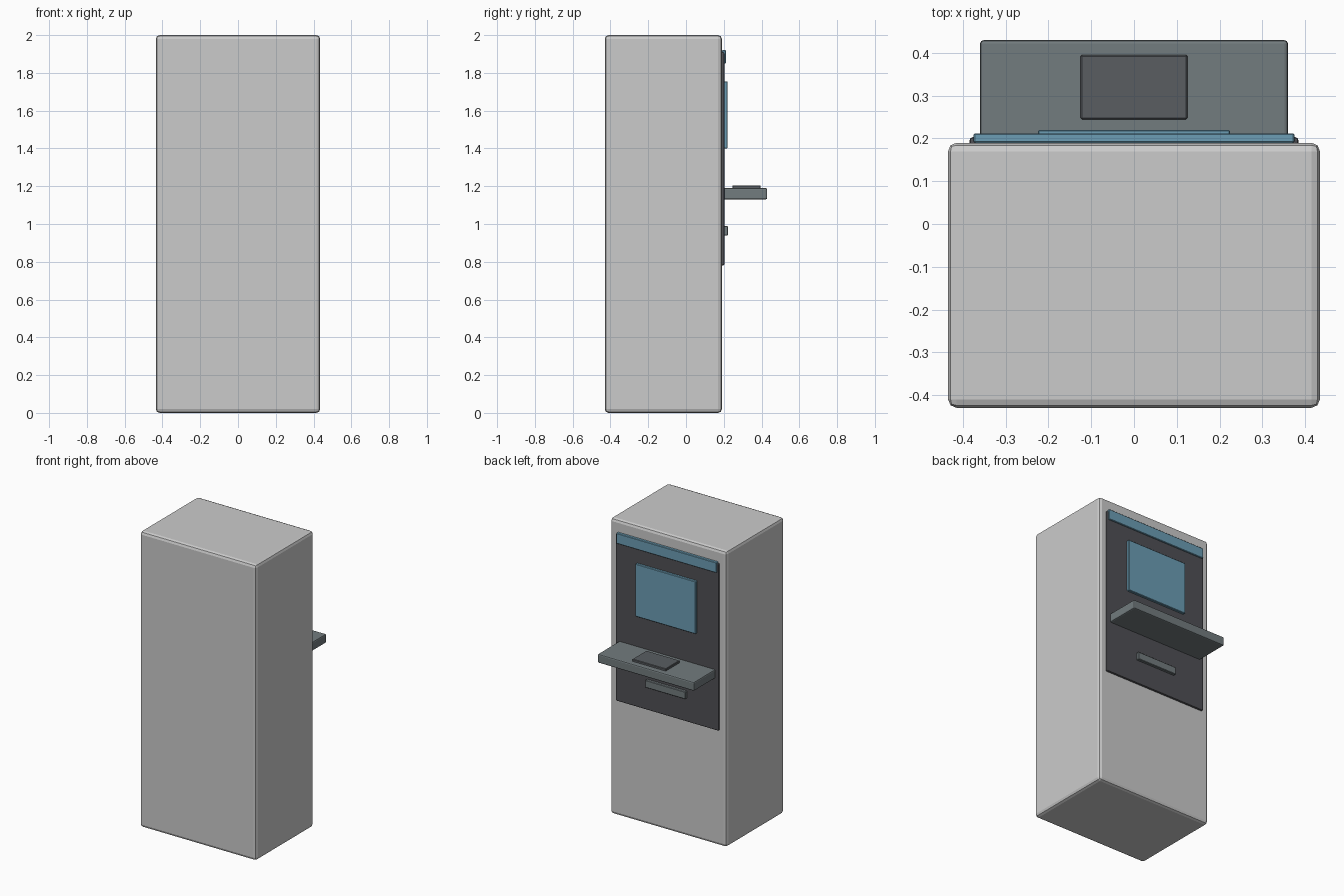
import bpy

if "Cube" in bpy.data.objects:
    bpy.data.objects.remove(bpy.data.objects["Cube"])


def material(name, rgb):
    m = bpy.data.materials.new(name)
    m.diffuse_color = (*rgb, 1)
    m.use_nodes = True
    m.node_tree.nodes["Principled BSDF"].inputs["Base Color"].default_value = m.diffuse_color
    return m


blue = material("screen_blue", (0.15, 0.34, 0.46))
dark = material("panel_dark", (0.08, 0.08, 0.09))
slate = material("shelf_slate", (0.17, 0.20, 0.21))
charcoal = material("keypad_charcoal", (0.10, 0.11, 0.12))


def box(name, x, y, z, bevel=0.0, segments=2, mat=None):
    """Box centred on x = 0, half width x, spanning the y and z ranges."""
    bpy.ops.mesh.primitive_cube_add(size=1, location=(0, sum(y) / 2, sum(z) / 2))
    ob = bpy.context.object
    ob.name = name
    ob.scale = (2 * x, y[1] - y[0], z[1] - z[0])
    bpy.ops.object.transform_apply(location=False, rotation=False, scale=True)
    if bevel:
        mod = ob.modifiers.new("bevel", 'BEVEL')
        mod.width = bevel
        mod.segments = segments
    if mat:
        ob.data.materials.append(mat)
    return ob


# Main housing
box("cabinet", 0.435, (-0.43, 0.19), (0, 2), 0.02)

# Recess-coloured fascia on the user side (+y)
box("fascia_panel", 0.385, (0.17, 0.203), (0.78, 1.91), 0.008, mat=dark)
box("header_strip", 0.375, (0.19, 0.212), (1.85, 1.92), 0.003, 1, blue)
box("screen", 0.225, (0.19, 0.22), (1.40, 1.755), 0.003, 1, blue)

# Shelf with keypad
box("shelf", 0.36, (0.19, 0.43), (1.13, 1.19), 0.008, mat=slate)
box("keypad", 0.125, (0.245, 0.395), (1.18, 1.205), 0.003, 1, charcoal)

# Dispensing slot below the shelf
box("cash_slot", 0.15, (0.19, 0.222), (0.94, 0.99), 0.003, 1, slate)
